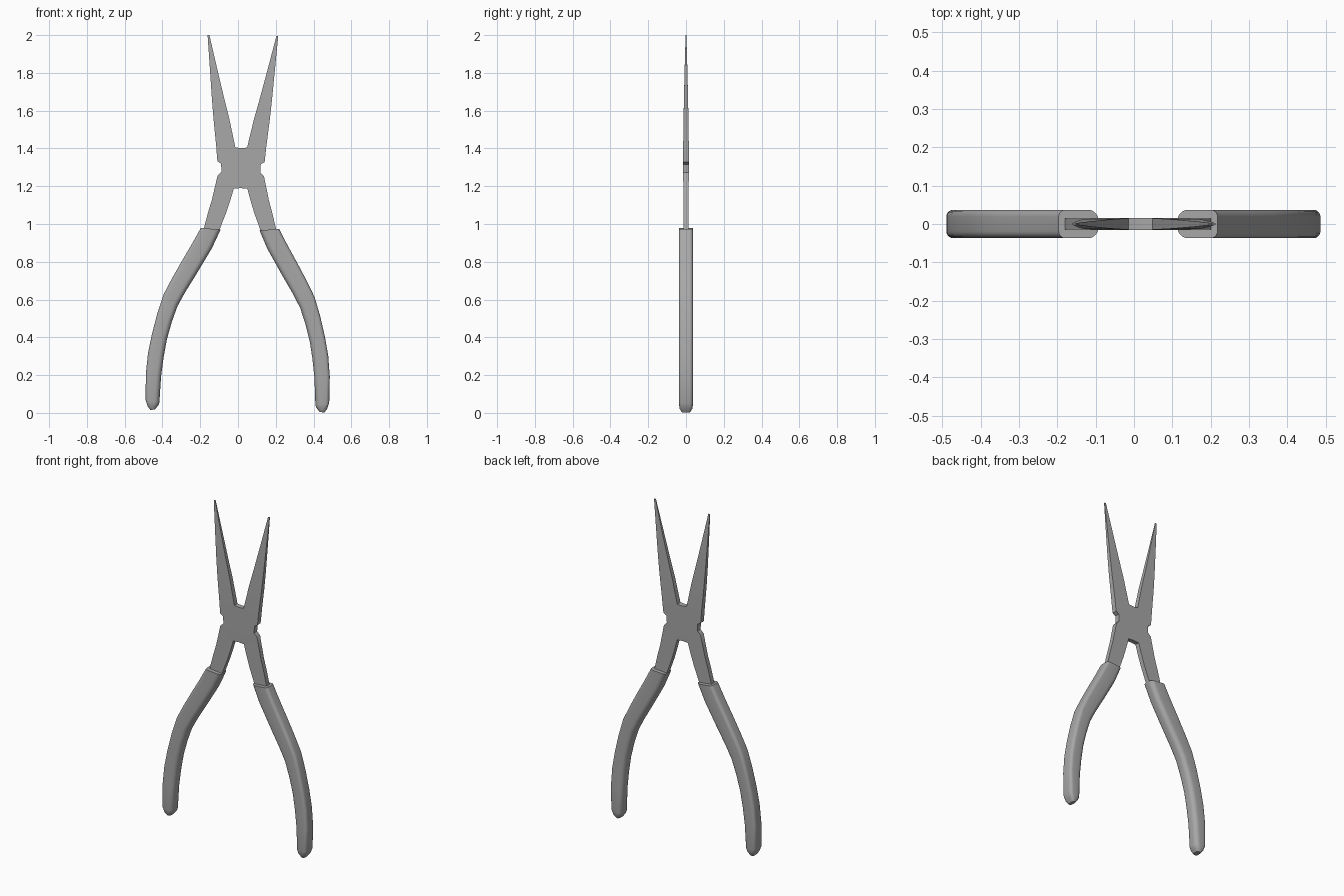
import bpy, bmesh, math
from mathutils import Vector

cube = bpy.data.objects.get("Cube")
if cube:
    bpy.data.objects.remove(cube, do_unlink=True)

TILT = 0.015      # the whole tool leans slightly
SHIFT = -0.004

steel = bpy.data.materials.new("grey")
steel.use_nodes = True
grey = (0.39, 0.39, 0.39, 1)
steel.diffuse_color = grey
steel.node_tree.nodes["Principled BSDF"].inputs["Base Color"].default_value = grey


def finish(bm, name):
    """Turn a bmesh into a leaning, shaded object."""
    bmesh.ops.recalc_face_normals(bm, faces=bm.faces)
    mesh = bpy.data.meshes.new(name)
    bm.to_mesh(mesh)
    bm.free()
    mesh.materials.append(steel)
    obj = bpy.data.objects.new(name, mesh)
    bpy.context.collection.objects.link(obj)
    obj.rotation_euler.y = TILT
    obj.location.x = SHIFT
    bpy.ops.object.select_all(action='DESELECT')
    obj.select_set(True)
    bpy.context.view_layer.objects.active = obj
    bpy.ops.object.shade_smooth_by_angle(angle=math.radians(35))
    return obj


def loft(bm, rings, skip=lambda face: False):
    """Bridge matching rings of points and cap both ends."""
    loops = [[bm.verts.new(p) for p in ring] for ring in rings]
    for a, b in zip(loops, loops[1:]):
        for i in range(len(a)):
            j = (i + 1) % len(a)
            quad = (a[i], a[j], b[j], b[i])
            if not skip(quad):
                bm.faces.new(quad)
    bm.faces.new(loops[0])
    bm.faces.new(loops[-1])


# Metal jaws and pivot: rows of height, inner edge, outer edge, half thickness
rows = [
    (0.92, 0.125, 0.200, 0.014), (0.98, 0.104, 0.190, 0.014),
    (1.06, 0.074, 0.170, 0.014), (1.13, 0.052, 0.150, 0.014),
    (1.187, 0.036, 0.138, 0.014), (1.19, 0, 0.137, 0.014),
    (1.255, 0, 0.123, 0.015), (1.275, 0, 0.103, 0.015),
    (1.318, 0, 0.105, 0.015), (1.33, 0, 0.125, 0.015),
    (1.402, 0, 0.132, 0.015), (1.405, 0.031, 0.132, 0.015),
    (1.555, 0.065, 0.149, 0.013), (1.66, 0.093, 0.159, 0.011),
    (1.83, 0.136, 0.173, 0.007), (1.997, 0.177, 0.187, 0.002),
]
bm = bmesh.new()
loft(bm, [[(i, -t, z), (o, -t, z), (o, t, z), (i, t, z)] for z, i, o, t in rows],
     skip=lambda quad: all(v.co.x == 0 for v in quad))
jaws = finish(bm, "jaws_and_pivot")
mirror = jaws.modifiers.new("Mirror", 'MIRROR')
mirror.use_clip = True


def section(outer, inner, half):
    """Rounded slab section between an outer and an inner edge point."""
    o, i = Vector(outer), Vector(inner)
    width = (i - o).length
    ring = []
    for k, (end, side) in enumerate([(0, -1), (1, -1), (1, 1), (0, 1)]):
        r = min((0.027 if end else 0.018), half * 0.8, width * 0.45)
        cx = width - r if end else r
        for s in range(6):
            a = math.pi + (k + s / 5) * math.pi / 2
            p = o.lerp(i, (cx + r * math.cos(a)) / width)
            ring.append((p.x, side * (half - r) + r * math.sin(a), p.y))
    return ring


# Handle grips: outer and inner edge points from the collar to the toe
edges = [
    ((0.207, 0.977), (0.103, 0.968)), ((0.252, 0.893), (0.147, 0.87)),
    ((0.305, 0.80), (0.225, 0.735)), ((0.357, 0.705), (0.285, 0.635)),
    ((0.40, 0.62), (0.325, 0.56)), ((0.431, 0.52), (0.354, 0.475)),
    ((0.458, 0.41), (0.378, 0.385)), ((0.477, 0.31), (0.394, 0.29)),
    ((0.487, 0.20), (0.406, 0.19)), ((0.486, 0.06), (0.413, 0.048)),
    ((0.475, 0.028), (0.418, 0.034)), ((0.460, 0.008), (0.436, 0.012)),
]
for name, side in (("left_grip", 1), ("right_grip", -1)):
    bm = bmesh.new()
    halves = [0.037] * (len(edges) - 2) + [0.034, 0.022]
    rings = [section(o, i, h) for (o, i), h in zip(edges, halves)]
    loft(bm, [[(side * x, y, z) for x, y, z in ring] for ring in rings])
    finish(bm, name)
